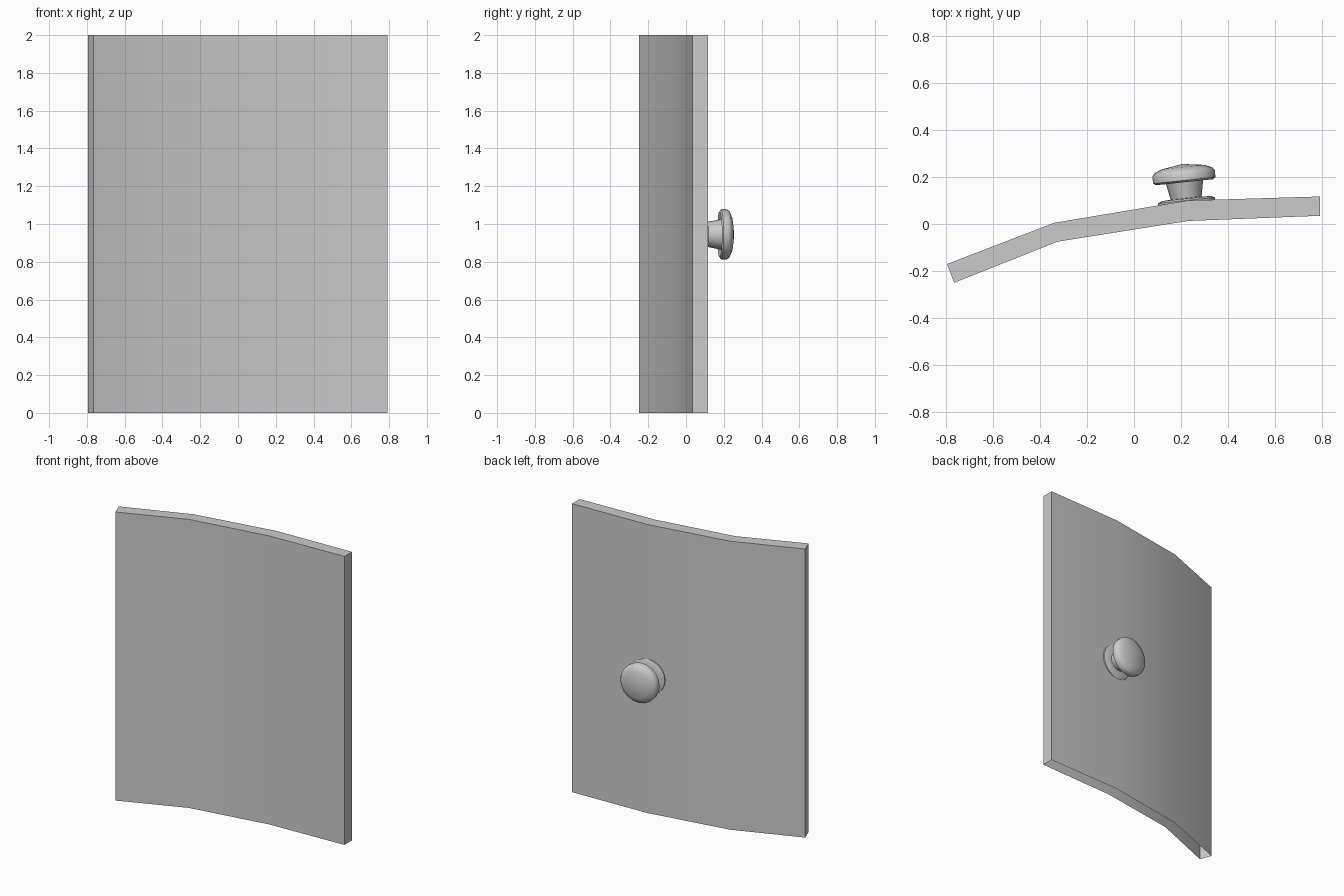
import bpy, bmesh, math
from mathutils import Matrix, Vector

if "Cube" in bpy.data.objects:
    bpy.data.objects.remove(bpy.data.objects["Cube"])


def make_object(name, bm, angle):
    bmesh.ops.recalc_face_normals(bm, faces=bm.faces)
    mesh = bpy.data.meshes.new(name)
    bm.to_mesh(mesh)
    bm.free()
    ob = bpy.data.objects.new(name, mesh)
    bpy.context.collection.objects.link(ob)
    bpy.ops.object.select_all(action='DESELECT')
    ob.select_set(True)
    bpy.context.view_layer.objects.active = ob
    bpy.ops.object.shade_smooth_by_angle(angle=math.radians(angle))
    return ob


# Curved door panel: bent strip extruded upward, underside left open
back = [(-0.795, -0.17), (-0.34, 0.005), (0.23, 0.1), (0.792, 0.117)]
front = [(-0.765, -0.25), (-0.325, -0.075), (0.23, 0.013), (0.792, 0.035)]
bm = bmesh.new()
rings = [[[bm.verts.new((x, y, z)) for x, y in line] for line in (front, back)]
         for z in (0, 2)]
(f0, b0), (f1, b1) = rings
for i in range(3):
    bm.faces.new((f0[i], f0[i + 1], f1[i + 1], f1[i]))
    bm.faces.new((b0[i + 1], b0[i], b1[i], b1[i + 1]))
    bm.faces.new((f1[i], f1[i + 1], b1[i + 1], b1[i]))
for i in (0, 3):
    bm.faces.new((f0[i], f1[i], b1[i], b0[i]))
make_object("door_panel", bm, 30)

# Door knob: flange, tapered stem and domed cap, lathed around its axis
profile = [(0.122, -0.012), (0.122, 0.0), (0.105, 0.008), (0.066, 0.01),
           (0.078, 0.072), (0.082, 0.088), (0.122, 0.078), (0.133, 0.086),
           (0.134, 0.115), (0.124, 0.129), (0.09, 0.143), (0.0, 0.156)]
bm = bmesh.new()
verts = [bm.verts.new((r, 0, h)) for r, h in profile]
edges = [bm.edges.new(pair) for pair in zip(verts, verts[1:])]
bmesh.ops.spin(bm, geom=verts + edges, cent=(0, 0, 0), axis=(0, 0, 1),
               angle=math.tau, steps=20, use_duplicate=False)
bmesh.ops.remove_doubles(bm, verts=bm.verts, dist=0.0005)
knob = make_object("door_knob", bm, 40)
axis = Vector((-math.sin(math.radians(6)), math.cos(math.radians(6)), 0))
knob.matrix_world = (Matrix.Translation((0.223, 0.1, 0.945))
                     @ axis.to_track_quat('Z', 'Y').to_matrix().to_4x4())
